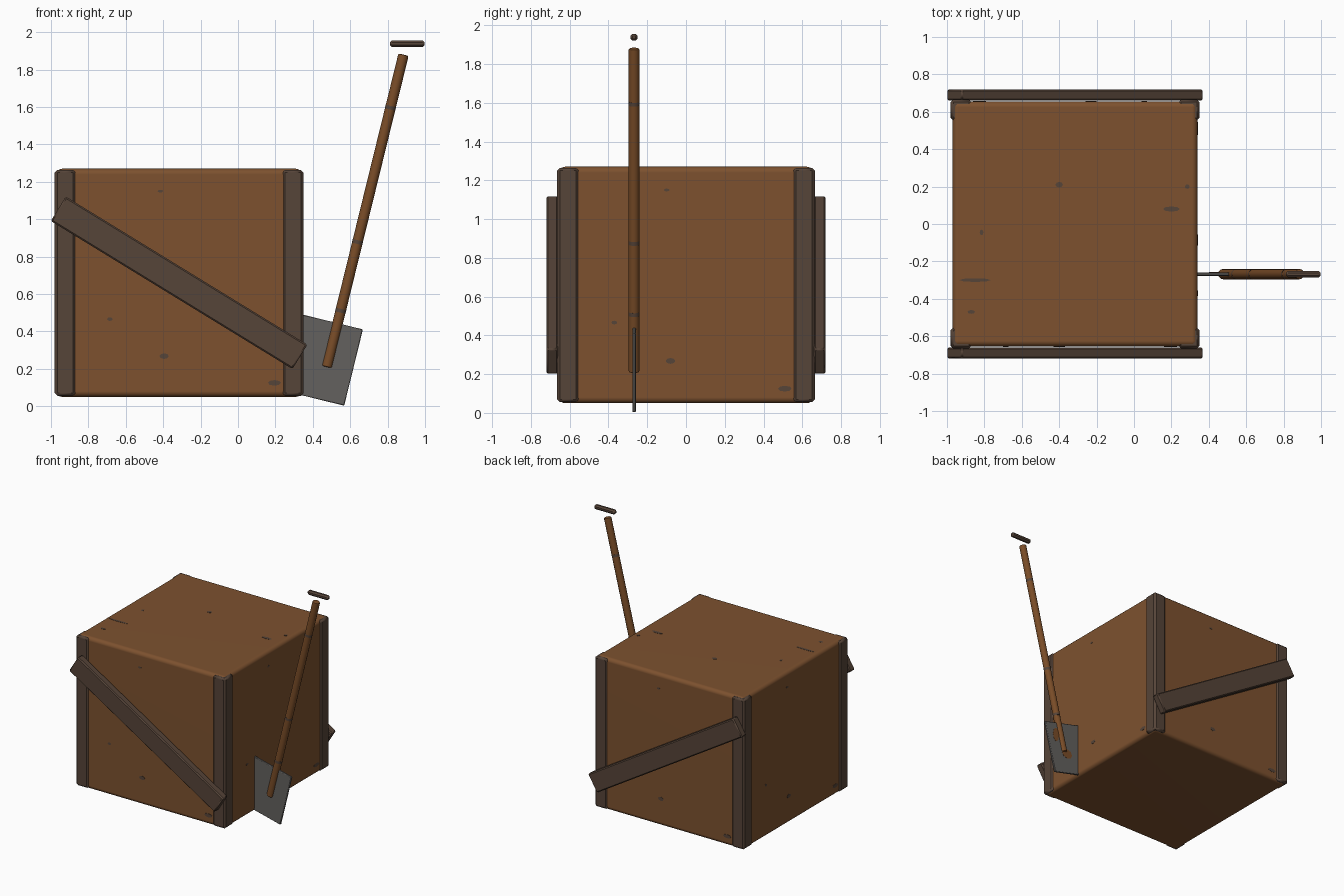
import bpy, bmesh, math
from mathutils import Matrix, Vector

cube = bpy.data.objects.get("Cube")
if cube:
    bpy.data.objects.remove(cube, do_unlink=True)


def material(name, rgb):
    m = bpy.data.materials.new(name)
    m.use_nodes = True
    m.diffuse_color = (*rgb, 1)
    m.node_tree.nodes["Principled BSDF"].inputs["Base Color"].default_value = (*rgb, 1)
    return m


WOOD = material("warm wood", (0.205, 0.083, 0.028))
HANDLE = material("handle wood", (0.195, 0.074, 0.021))
DARK = material("dark wood", (0.093, 0.058, 0.040))
STEEL = material("dull steel", (0.125, 0.119, 0.113))


def finish(name, bm, mat, loc, rot):
    mesh = bpy.data.meshes.new(name)
    bm.to_mesh(mesh)
    bm.free()
    mesh.materials.append(mat)
    ob = bpy.data.objects.new(name, mesh)
    ob.location, ob.rotation_euler = loc, rot
    bpy.context.collection.objects.link(ob)
    bpy.ops.object.select_all(action='DESELECT')
    ob.select_set(True)
    bpy.context.view_layer.objects.active = ob
    bpy.ops.object.shade_smooth_by_angle(angle=math.radians(40))
    ob.modifiers.new("even shading", 'WEIGHTED_NORMAL').keep_sharp = True
    return ob


def box(name, size, loc, mat, bevel, segments=1, rot=(0, 0, 0)):
    bm = bmesh.new()
    bmesh.ops.create_cube(bm, size=1, matrix=Matrix.Diagonal((*size, 1)))
    if bevel:
        bmesh.ops.bevel(bm, geom=bm.edges[:], offset=bevel, segments=segments,
                        profile=0.5, affect='EDGES')
    return finish(name, bm, mat, loc, rot)


def rod(name, radius, length, loc, mat, rot, bevel=0.0):
    bm = bmesh.new()
    bmesh.ops.create_cone(bm, cap_ends=True, segments=12, radius1=radius,
                          radius2=radius, depth=length)
    if bevel:
        rims = [e for e in bm.edges if abs(e.verts[0].co.z - e.verts[1].co.z) < 1e-5]
        bmesh.ops.bevel(bm, geom=rims, offset=bevel, segments=2, profile=0.5,
                        affect='EDGES')
    return finish(name, bm, mat, loc, rot)


# Crate body
CX, CZ, HALF = -0.315, 0.66, 0.655
box("crate_body", (2 * HALF, 2 * HALF, 1.22), (CX, 0, CZ), WOOD, 0.03, 3)

# Corner posts
for sx, side in ((-1, "right"), (1, "left")):
    for sy, end in ((-1, "front"), (1, "back")):
        box(f"corner_post_{end}_{side}", (0.112, 0.112, 1.208),
            (CX + sx * 0.609, sy * 0.609, CZ), DARK, 0.014)

# Diagonal planks
for sy, end in ((-1, "front"), (1, "back")):
    box(f"diagonal_plank_{end}", (1.515, 0.06, 0.153), (CX, sy * 0.69, CZ),
        DARK, 0.008, rot=(0, math.radians(31.5), 0))

# Shovel
SY = -0.268
low, high = Vector((0.475, SY, 0.21)), Vector((0.885, SY, 1.88))
axis = high - low
tilt = (0, math.atan2(axis.x, axis.z), 0)
rod("shovel_handle", 0.028, axis.length, (low + high) / 2, HANDLE, tilt, 0.008)
box("shovel_blade", (0.36, 0.018, 0.42), (0.443, SY, 0.25), STEEL, 0.004, rot=tilt)
box("shovel_grip", (0.185, 0.036, 0.036), (0.905, SY, 1.938), DARK, 0.011)

# Dark wear bands on the handle
for i, t in enumerate((0.18, 0.4, 0.83)):
    rod(f"handle_wear_{i}", 0.0285, 0.02, low + axis * t, DARK, tilt)

# Worn flecks: position on the face, then width and height
side_flecks = ((0.51, 0.125, 0.07, 0.03), (-0.08, 0.268, 0.05, 0.03),
               (-0.37, 0.466, 0.03, 0.02), (-0.1, 1.15, 0.03, 0.015))
top_flecks = ((0.2, 0.08, 0.09, 0.028), (-0.4, 0.21, 0.04, 0.03),
              (-0.85, -0.3, 0.17, 0.02), (-0.87, -0.47, 0.04, 0.02),
              (-0.815, -0.045, 0.02, 0.03), (0.285, 0.2, 0.025, 0.025))


def fleck(name, width, height, matrix, mat=DARK):
    bm = bmesh.new()
    bmesh.ops.create_cone(bm, cap_ends=True, segments=8, radius1=0.5, radius2=0.5,
                          depth=1, matrix=Matrix.Diagonal((width, height, 0.003, 1)))
    ob = finish(name, bm, mat, (0, 0, 0), (0, 0, 0))
    ob.matrix_world = matrix


upright = Matrix.Rotation(math.pi / 2, 4, 'X')
for turn, face in enumerate(("front", "left", "back", "right")):
    spin = Matrix.Translation((CX, 0, 0)) @ Matrix.Rotation(turn * math.pi / 2, 4, 'Z')
    for i, (u, z, w, h) in enumerate(side_flecks):
        fleck(f"fleck_{face}_{i}", w, h,
              spin @ Matrix.Translation((u, -HALF, z)) @ upright)
for i, (x, y, w, h) in enumerate(top_flecks):
    fleck(f"fleck_top_{i}", w, h, Matrix.Translation((x, y, CZ + 0.61)))

# Rust patches on the back of the blade
for i, (x, z, w, h) in enumerate(((0.45, 0.2, 0.1, 0.08), (0.56, 0.33, 0.06, 0.12))):
    fleck(f"blade_rust_{i}", w, h, Matrix.Translation((x, SY + 0.009, z)) @ upright, HANDLE)
